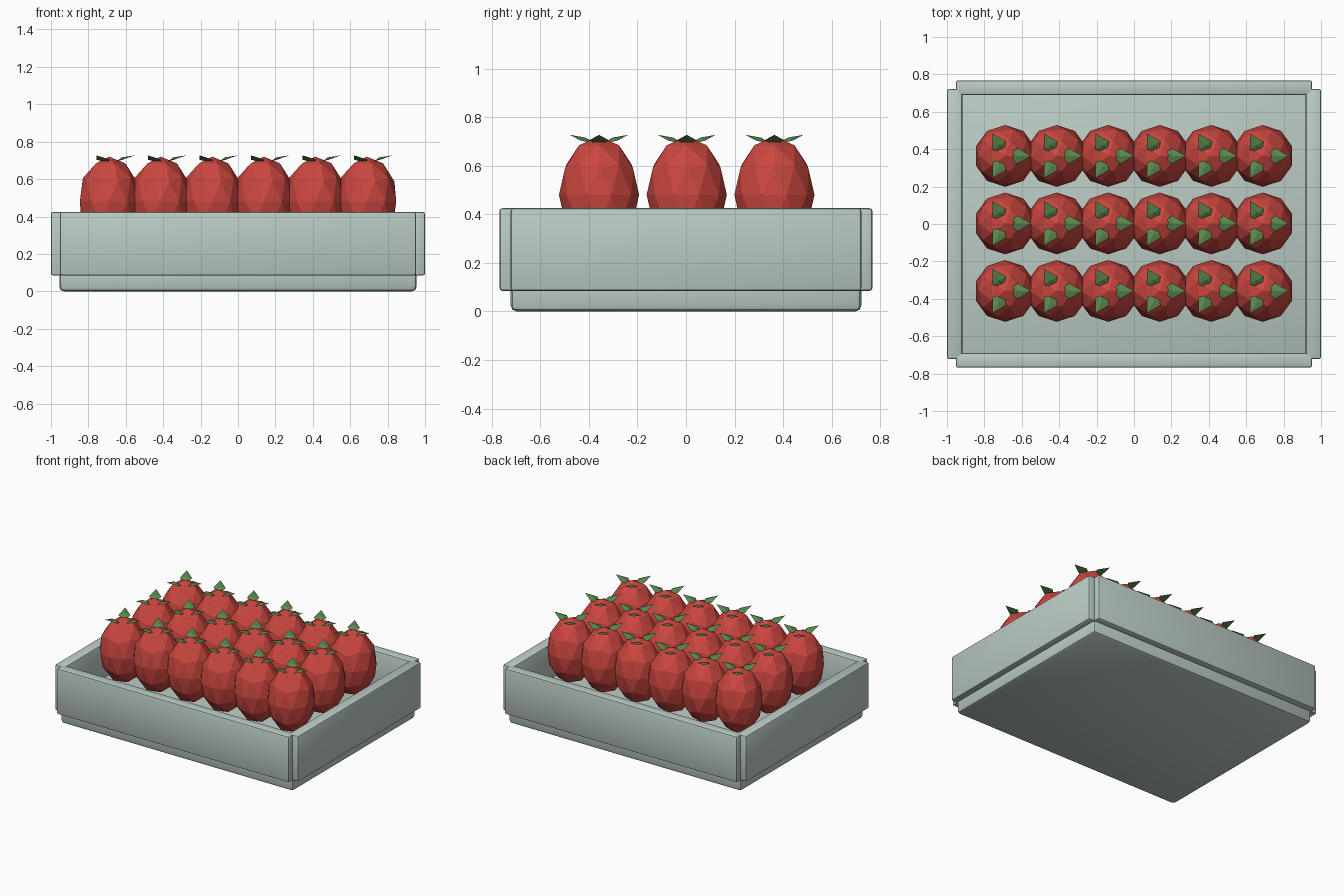
import bpy
import bmesh
import math
from mathutils import Matrix

if "Cube" in bpy.data.objects:
    bpy.data.objects.remove(bpy.data.objects["Cube"])


def material(name, rgb):
    m = bpy.data.materials.new(name)
    m.diffuse_color = (*rgb, 1)
    m.use_nodes = True
    m.node_tree.nodes["Principled BSDF"].inputs["Base Color"].default_value = m.diffuse_color
    return m


CRATE = material("pale grey green", (0.50, 0.60, 0.555))
RED = material("fruit red", (0.60, 0.062, 0.05))
GREEN = material("leaf green", (0.10, 0.24, 0.075))


def add_object(name, bm, mat):
    mesh = bpy.data.meshes.new(name)
    bmesh.ops.recalc_face_normals(bm, faces=bm.faces)
    bm.to_mesh(mesh)
    bm.free()
    mesh.materials.append(mat)
    ob = bpy.data.objects.new(name, mesh)
    bpy.context.collection.objects.link(ob)
    return ob


def rounded_box(name, low, high, radius):
    size = [b - a for a, b in zip(low, high)]
    mid = [(a + b) / 2 for a, b in zip(low, high)]
    bm = bmesh.new()
    bmesh.ops.create_cube(bm, size=1, matrix=Matrix.Translation(mid) @ Matrix.Diagonal((*size, 1)))
    bmesh.ops.bevel(bm, geom=bm.edges[:], offset=radius, segments=2, profile=0.5, affect='EDGES')
    ob = add_object(name, bm, CRATE)
    bpy.context.view_layer.objects.active = ob
    ob.select_set(True)
    bpy.ops.object.shade_smooth_by_angle(angle=math.radians(30))
    ob.select_set(False)
    return ob


# Crate: base slab and four overlapping walls
rounded_box("crate_base", (-0.955, -0.722, 0), (0.955, 0.722, 0.17), 0.025)
for side, label in ((-1, "front"), (1, "back")):
    y0, y1 = sorted((side * 0.69, side * 0.768))
    rounded_box(label + "_wall", (-0.953, y0, 0.085), (0.953, y1, 0.425), 0.012)
for side, label in ((-1, "left"), (1, "right")):
    x0, x1 = sorted((side * 0.918, side * 1.0))
    rounded_box(label + "_wall", (x0, -0.722, 0.085), (x1, 0.722, 0.425), 0.012)

# One faceted egg-shaped fruit
bm = bmesh.new()
bmesh.ops.create_icosphere(bm, subdivisions=2, radius=1, matrix=Matrix.Diagonal((0.165, 0.165, 0.24, 1)))
fruit = add_object("fruit", bm, RED)

# Three pointed leaves, slightly raised at the tips
LEAF = ((0.04, -0.022, 0.216), (0.065, -0.042, 0.224), (0.138, 0, 0.247),
        (0.065, 0.042, 0.224), (0.04, 0.022, 0.216))
bm = bmesh.new()
for i in range(3):
    turn = Matrix.Rotation(i * math.tau / 3, 4, 'Z')
    rim = [bm.verts.new(p) for p in LEAF]
    ridge = bm.verts.new((0.066, 0, 0.236))
    under = bm.verts.new((0.066, 0, 0.222))
    for a, b in zip(rim, rim[1:] + rim[:1]):
        bm.faces.new((a, b, ridge))
        bm.faces.new((b, a, under))
    bmesh.ops.transform(bm, matrix=turn, verts=rim + [ridge, under])
leaves = add_object("leaves", bm, GREEN)

# Six columns by three rows
for col in range(6):
    for row in range(3):
        for part in (fruit, leaves):
            ob = part
            if col or row:
                ob = part.copy()
                bpy.context.collection.objects.link(ob)
            ob.location = ((col - 2.5) * 0.2755, (row - 1) * 0.361 + 0.003, 0.48)
